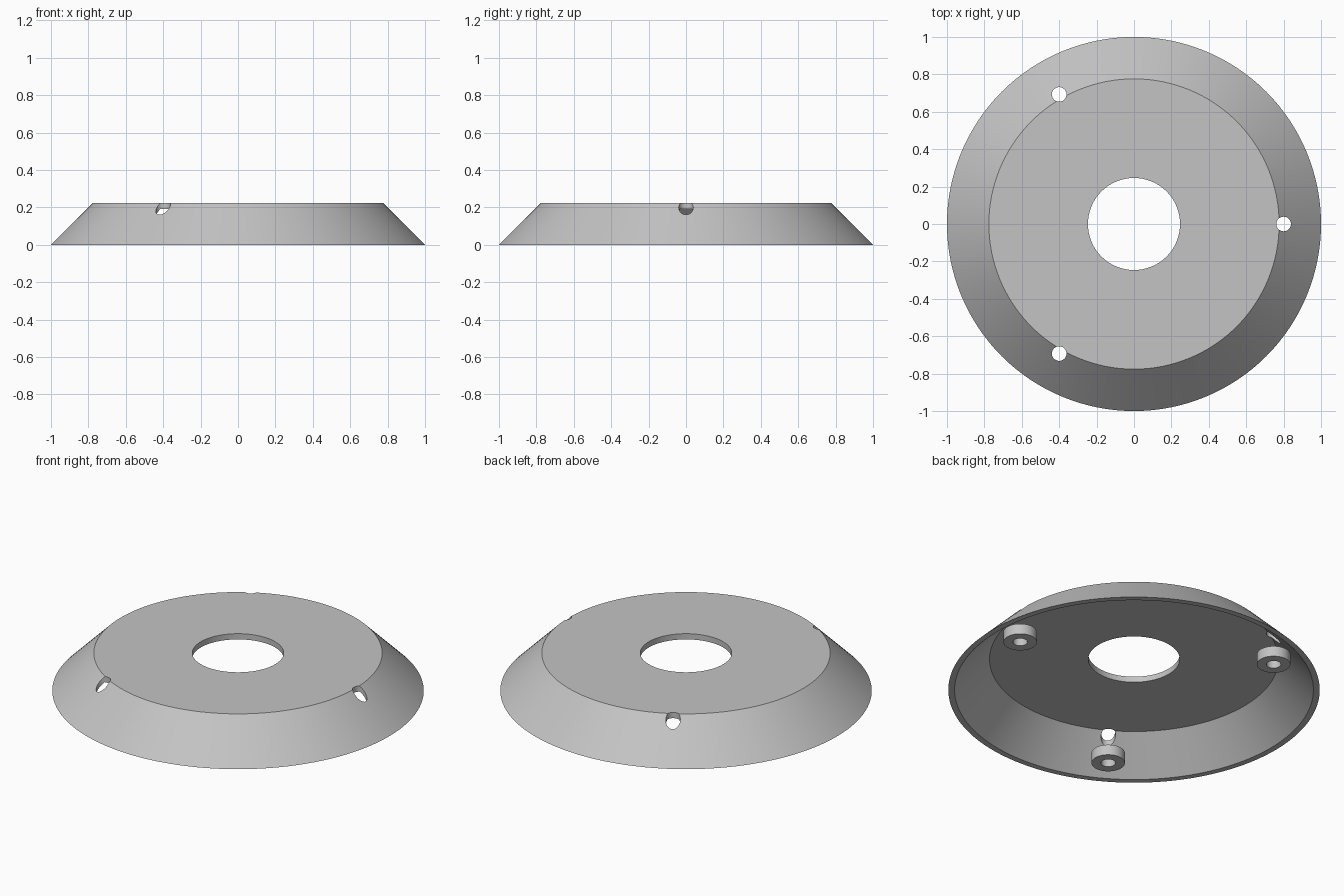
import bpy, bmesh
from math import radians, cos, sin, tau
from mathutils import Vector

default = bpy.data.objects.get("Cube")
if default:
    bpy.data.objects.remove(default, do_unlink=True)

GREY = (0.55, 0.55, 0.55, 1)
grey = bpy.data.materials.new("light grey")
grey.use_nodes = True
grey.diffuse_color = GREY
grey.node_tree.nodes["Principled BSDF"].inputs["Base Color"].default_value = GREY

MOUNT_RADIUS, HOLE_RADIUS, WALL = 0.8, 0.039, 0.034
TOP, BORE_RADIUS = 0.224, 0.246


def revolve(name, profile, steps, location=(0, 0, 0)):
    """Spin a closed (radius, height) profile round the z axis."""
    bm = bmesh.new()
    rings = [[bm.verts.new((r * cos(tau * i / steps), r * sin(tau * i / steps), z))
              for r, z in profile] for i in range(steps)]
    count = len(profile)
    for i in range(steps):
        a, b = rings[i], rings[(i + 1) % steps]
        for j in range(count):
            k = (j + 1) % count
            bm.faces.new((a[j], b[j], b[k], a[k]))
    bmesh.ops.recalc_face_normals(bm, faces=bm.faces)
    mesh = bpy.data.meshes.new(name)
    bm.to_mesh(mesh)
    bm.free()
    mesh.materials.append(grey)
    obj = bpy.data.objects.new(name, mesh)
    obj.location = location
    bpy.context.collection.objects.link(obj)
    return obj


def smooth(obj):
    bpy.ops.object.select_all(action='DESELECT')
    obj.select_set(True)
    bpy.context.view_layer.objects.active = obj
    bpy.ops.object.shade_smooth_by_angle(angle=radians(25))


# Thin hollow cover: sloped skirt, flat top and central bore
ceiling = TOP - WALL
rim = 1 - WALL
cover = revolve("cover", [
    (BORE_RADIUS, ceiling), (rim - ceiling + 0.002, ceiling), (rim, 0),
    (1, 0), (1 - TOP, TOP), (BORE_RADIUS, TOP)], 128)

# Three mounting bosses below the skirt, each under a vertical screw hole
for i, side in enumerate(("left", "back_right", "front_right")):
    angle = tau * i / 3
    centre = Vector((cos(angle), sin(angle), 0)) * MOUNT_RADIUS
    boss = revolve("boss_" + side, [
        (HOLE_RADIUS, 0), (0.09, 0), (0.09, 0.062), (HOLE_RADIUS, 0.062)], 40, centre)
    smooth(boss)

    bpy.ops.mesh.primitive_cylinder_add(
        vertices=40, radius=HOLE_RADIUS, depth=0.4, location=centre + Vector((0, 0, 0.28)))
    cutter = bpy.context.object
    cutter.name = "hole_cutter_" + side
    cutter.data.materials.append(grey)
    cut = cover.modifiers.new("screw hole", 'BOOLEAN')
    cut.object = cutter
    cut.operation = 'DIFFERENCE'
    cut.solver = 'EXACT'
    bpy.context.view_layer.objects.active = cover
    bpy.ops.object.modifier_apply(modifier=cut.name)
    bpy.data.objects.remove(cutter, do_unlink=True)

smooth(cover)
